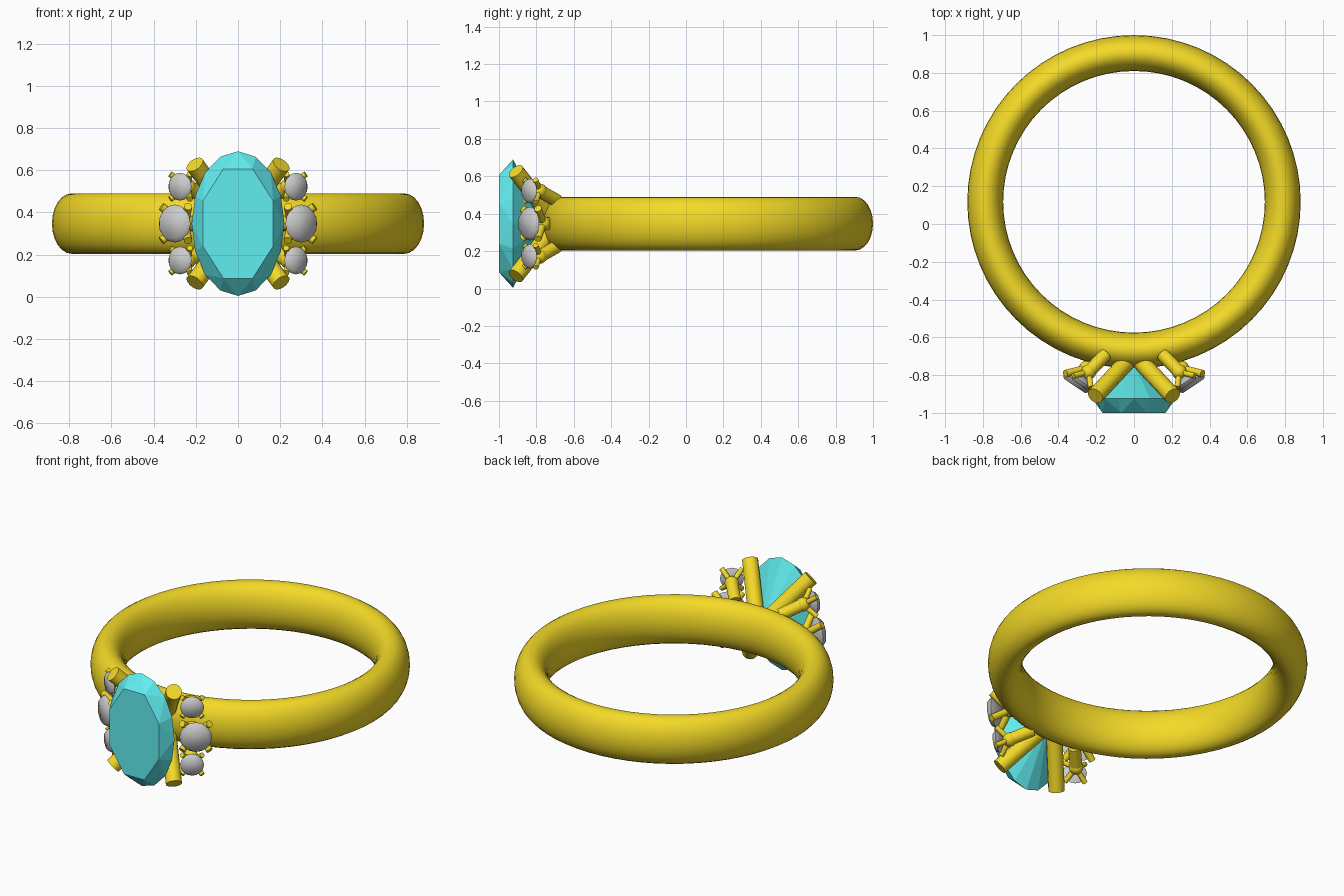
import bpy, bmesh
from math import sin, cos, pi, radians
from mathutils import Vector, Matrix

if "Cube" in bpy.data.objects:
    bpy.data.objects.remove(bpy.data.objects["Cube"])

ZC = 0.347  # height of the band centre


def material(name, color):
    m = bpy.data.materials.new(name)
    m.diffuse_color = color
    m.use_nodes = True
    m.node_tree.nodes["Principled BSDF"].inputs["Base Color"].default_value = m.diffuse_color
    return m


gold = material("gold", (0.90, 0.70, 0.02, 1))
aqua = material("aqua", (0.12, 0.85, 0.87, 1))


def finish(bm, name, mat=None, smooth=None):
    bmesh.ops.recalc_face_normals(bm, faces=bm.faces)
    me = bpy.data.meshes.new(name)
    bm.to_mesh(me)
    bm.free()
    ob = bpy.data.objects.new(name, me)
    bpy.context.collection.objects.link(ob)
    if mat:
        me.materials.append(mat)
    if smooth:
        me.shade_smooth()
        me.set_sharp_from_angle(angle=radians(smooth))
    return ob


def gem(name, mat, matrix, rx, ry, crown, pavilion, smooth=None):
    """Cut stone: table, girdle and culet; local +z is the face."""
    bm = bmesh.new()
    for i in range(16):
        a = i * pi / 8
        bm.verts.new((rx * cos(a), ry * sin(a), 0))
    for i in range(8):
        a = (i + 0.5) * pi / 4
        bm.verts.new((0.82 * rx * cos(a), 0.82 * ry * sin(a), crown))
    bm.verts.new((0, 0, -pavilion))
    bmesh.ops.convex_hull(bm, input=bm.verts)
    bm.transform(matrix)
    finish(bm, name, mat, smooth)


def rod(name, a, b, r):
    """Gold cylinder between two points."""
    a, b = Vector(a), Vector(b)
    bm = bmesh.new()
    bmesh.ops.create_cone(bm, cap_ends=True, segments=16, radius1=r, radius2=r,
                          depth=(b - a).length)
    q = (b - a).to_track_quat('Z', 'Y').to_matrix().to_4x4()
    bm.transform(Matrix.Translation((a + b) / 2) @ q)
    finish(bm, name, gold, 40)


def frame(loc, normal):
    """Local x stays level, local y is up, local z is the stone's face."""
    n = Vector(normal).normalized()
    up = Vector((0, 0, 1))
    x = up.cross(n)
    m = Matrix((x, up, n)).transposed().to_4x4()
    return Matrix.Translation(loc) @ m


# Band
bpy.ops.mesh.primitive_torus_add(major_radius=0.7875, minor_radius=0.095,
                                 major_segments=64, minor_segments=24,
                                 location=(0, 0.1175, ZC))
band = bpy.context.object
band.name = "band"
band.scale.z = 1.51
band.data.materials.append(gold)
band.data.shade_smooth()

# Centre stone and its four prongs
gem("centre_stone", aqua, frame((0, -0.925, ZC), (0, -1, 0)), 0.22, 0.343, 0.075, 0.19)
for sx in (-1, 1):
    for sz in (-1, 1):
        rod("centre_prong", (0, -0.69, ZC), (sx * 0.205, -0.91, ZC + sz * 0.28), 0.045)

# Side stones, each with a stub and four thin prongs
for sx in (-1, 1):
    for dz, px, r in ((0, 0.30, 0.09), (0.175, 0.275, 0.066), (-0.175, 0.275, 0.066)):
        m = frame((sx * px, -0.835, ZC + dz), (sx * 0.56, -0.83, 0))
        gem("side_stone", None, m, r, r, r * 0.3, r * 0.6, 60)
        base = m @ Vector((0, 0, -r * 0.95))
        for ax in (-1, 1):
            for ay in (-1, 1):
                tip = m @ Vector((ax * r * 0.85, ay * r * 0.9, 0))
                rod("side_prong", base, tip, r * 0.22)
        # Rounded stub joining the stone to the band
        rod("side_stub", (sx * 0.15, -0.69, ZC + dz * 0.7), base, 0.035)
        bm = bmesh.new()
        bmesh.ops.create_uvsphere(bm, u_segments=16, v_segments=8, radius=0.04)
        bm.transform(Matrix.Translation(base))
        finish(bm, "side_stub_end", gold, 60)
